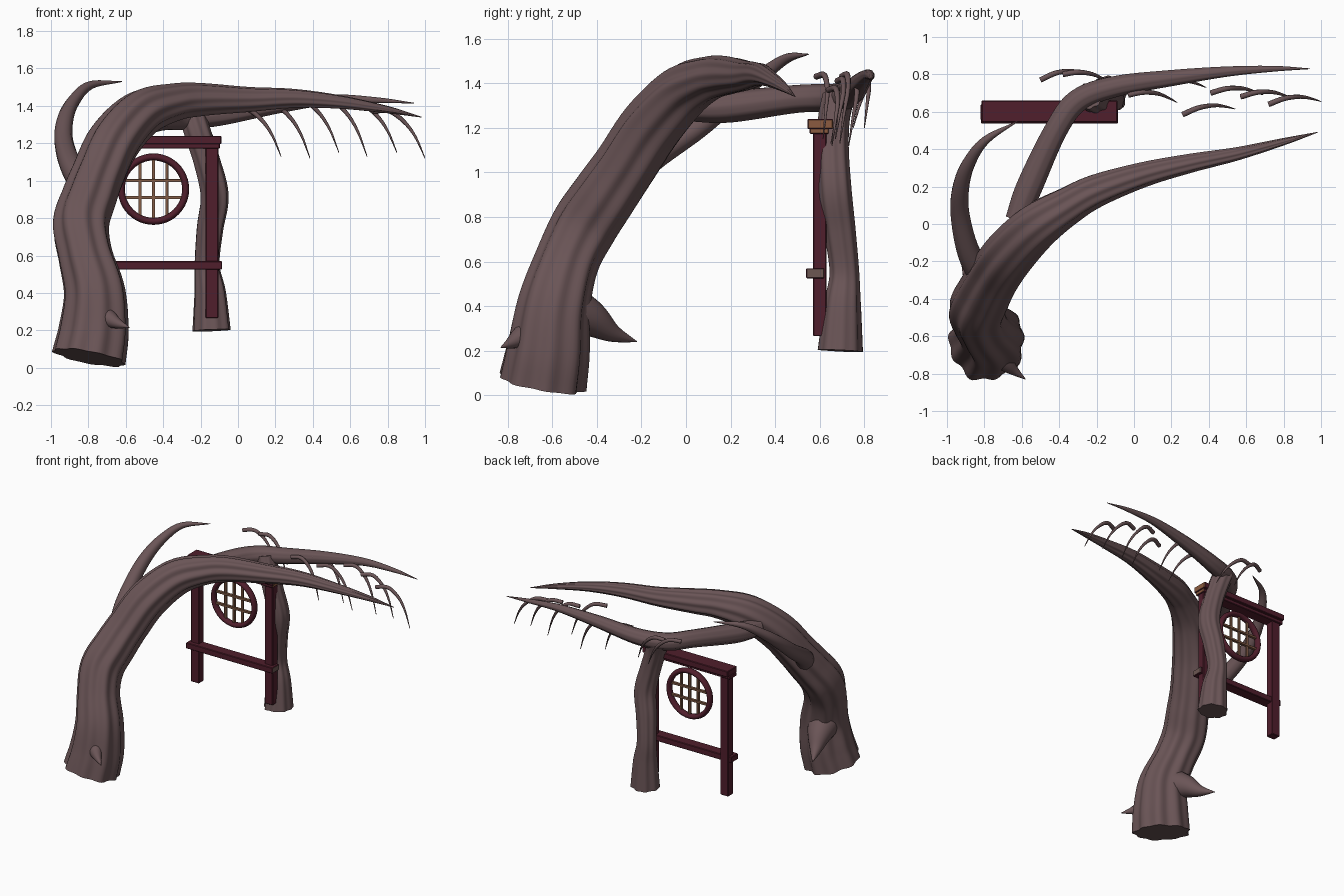
import bpy
import bmesh
import math
from mathutils import Vector, Matrix

if "Cube" in bpy.data.objects:
    bpy.data.objects.remove(bpy.data.objects["Cube"], do_unlink=True)


def make_material(name, rgb):
    material = bpy.data.materials.new(name)
    material.use_nodes = True
    colour = (*rgb, 1)
    material.diffuse_color = colour
    material.node_tree.nodes["Principled BSDF"].inputs["Base Color"].default_value = colour
    return material


bark = make_material("bark", (0.145, 0.09, 0.094))
lacquer = make_material("dark_red_lacquer", (0.08, 0.013, 0.025))
lattice_wood = make_material("lattice_wood", (0.22, 0.105, 0.06))
end_grain = make_material("end_grain", (0.26, 0.105, 0.05))
weathered = make_material("weathered_grain", (0.15, 0.095, 0.085))


def finish(name, bm, materials, smooth_angle=None):
    bmesh.ops.recalc_face_normals(bm, faces=bm.faces)
    mesh = bpy.data.meshes.new(name)
    bm.to_mesh(mesh)
    bm.free()
    for material in materials:
        mesh.materials.append(material)
    obj = bpy.data.objects.new(name, mesh)
    bpy.context.collection.objects.link(obj)
    if smooth_angle:
        bpy.ops.object.select_all(action="DESELECT")
        obj.select_set(True)
        bpy.context.view_layer.objects.active = obj
        bpy.ops.object.shade_smooth_by_angle(angle=math.radians(smooth_angle))
    return obj


def spline(points, steps):
    """Smooth curve through points of x, y, z and radius."""
    pts = [Vector(p) for p in points]
    pts = [pts[0] * 2 - pts[1]] + pts + [pts[-1] * 2 - pts[-2]]
    result = []
    for a, b, c, d in zip(pts, pts[1:], pts[2:], pts[3:]):
        for i in range(steps):
            t = i / steps
            result.append(b + (c - a) * (t / 2)
                          + (a * 2 - b * 5 + c * 4 - d) * (t * t / 2)
                          + (b * 3 - a - c * 3 + d) * (t ** 3 / 2))
    result.append(pts[-2])
    return result


def limb(name, points, sides=32, steps=6, ridge=0.0):
    """Tapering limb with lengthwise bark ridges."""
    path = spline(points, steps)
    centres = [p.to_3d() for p in path]
    bm = bmesh.new()
    rings = []
    last = len(path) - 1
    side = None
    for i, p in enumerate(path):
        tangent = (centres[min(i + 1, last)] - centres[max(i - 1, 0)]).normalized()
        if side is None:
            side = tangent.orthogonal()
        side = (side - tangent * side.dot(tangent)).normalized()
        other = tangent.cross(side)
        radius = max(p[3], 0.002)
        ring = []
        for k in range(sides):
            a = math.tau * k / sides
            bump = math.cos(a * 9 + i * 0.03) + 0.7 * math.cos(a * 5 - i * 0.02 + 1)
            r = radius * (1 + ridge * bump)
            ring.append(bm.verts.new(centres[i] + (side * math.cos(a) + other * math.sin(a)) * r))
        rings.append(ring)
    for low, high in zip(rings, rings[1:]):
        for k in range(sides):
            n = (k + 1) % sides
            bm.faces.new((low[k], low[n], high[n], high[k]))
    bm.faces.new(rings[0])
    bm.faces.new(rings[-1])
    return finish(name, bm, [bark], 50)


# Great leaning trunk that sweeps over into a long branch
limb("main_trunk", [
    (-.795, -.645, .055, .193), (-.77, -.62, .2, .183), (-.765, -.595, .4, .162),
    (-.815, -.535, .6, .143), (-.838, -.455, .76, .147), (-.795, -.36, .9, .143),
    (-.745, -.27, 1.03, .137), (-.66, -.15, 1.21, .135), (-.52, -.01, 1.36, .122),
    (-.35, .1, 1.42, .098), (-.2, .18, 1.435, .086), (.05, .265, 1.435, .066),
    (.3, .325, 1.44, .05), (.55, .375, 1.42, .035), (.8, .44, 1.38, .019),
    (.98, .49, 1.34, .002)],
    sides=72, ridge=.052)

# Rear branch that crosses to the second leg and runs on to a point
limb("rear_branch", [
    (-.63, .02, 1.29, .06), (-.56, .2, 1.295, .07), (-.42, .5, 1.33, .062),
    (-.3, .66, 1.335, .062), (-.1, .735, 1.35, .056), (.2, .78, 1.4, .043),
    (.5, .815, 1.435, .027), (.75, .83, 1.43, .015), (.94, .83, 1.415, .002)],
    ridge=.03)

# Slim second trunk standing behind the gate
limb("rear_leg", [
    (-.14, .69, .2, .1), (-.148, .7, .4, .083), (-.165, .71, .55, .066),
    (-.15, .69, .74, .07), (-.125, .668, .92, .074), (-.165, .66, 1.1, .07),
    (-.21, .665, 1.24, .07), (-.24, .685, 1.34, .07)],
    sides=48, ridge=.045)

# Horn-shaped side branch
limb("horn_branch", [
    (-.78, -.32, .93, .08), (-.88, -.16, 1.06, .062), (-.93, .05, 1.2, .051),
    (-.925, .2, 1.32, .044), (-.88, .33, 1.425, .034), (-.79, .45, 1.51, .022),
    (-.62, .55, 1.53, .002)], sides=20, ridge=.02)

# Thorns near the foot
limb("front_thorn", [(-.77, -.65, .295, .09), (-.69, -.74, .26, .05),
                     (-.64, -.785, .235, .026), (-.58, -.83, .215, .002)], sides=16)
limb("rear_thorn", [(-.79, -.56, .4, .125), (-.83, -.43, .345, .085),
                    (-.87, -.33, .28, .042), (-.92, -.22, .24, .002)], sides=16)

# Drooping twigs: each start point and its tip
twigs = [((-.5, .77, 1.43), (-.24, .80, 1.2)), ((-.38, .80, 1.42), (-.12, .75, 1.2)),
         ((-.03, .69, 1.38), (.23, .65, 1.13)), ((.12, .74, 1.4), (.385, .73, 1.12)),
         ((.26, .585, 1.43), (.54, .615, 1.15)), ((.41, .70, 1.43), (.69, .69, 1.13)),
         ((.57, .68, 1.41), (.85, .67, 1.15)), ((.72, .64, 1.37), (1.0, .655, 1.12))]
for number, (start, tip) in enumerate(twigs, 1):
    start, tip = Vector(start), Vector(tip)
    shape = [(0, 0, .015), (.3, -.02, .014), (.6, .22, .011), (.82, .55, .007), (1, 1, .002)]
    points = []
    for along, drop, radius in shape:
        p = start.lerp(tip, along)
        bow = .033 * math.sin(math.pi * along)
        points.append((p.x, p.y + bow, start.z + (tip.z - start.z) * drop, radius))
    limb(f"twig_{number}", points, sides=8, steps=4)


def box(name, low, high, material, end_material=None):
    low, high = Vector(low), Vector(high)
    bm = bmesh.new()
    bmesh.ops.create_cube(bm, size=1, matrix=Matrix.Translation((low + high) / 2)
                          @ Matrix.Diagonal((*(high - low), 1)))
    bm.normal_update()
    if end_material:
        for face in bm.faces:
            face.material_index = int(face.normal.x > 0.9)
    obj = finish(name, bm, [material] + ([end_material] if end_material else []))
    bevel = obj.modifiers.new("worn_edges", "BEVEL")
    bevel.width = 0.004 if material is lacquer else 0.001
    bevel.segments = 1
    return obj


# Gate frame
gate_x, ring_z, gate_y = -.452, .955, .6
for label, direction in (("left", 1), ("right", -1)):
    x = gate_x + direction * .313
    box(f"{label}_post", (x - .034, gate_y - .03, .265), (x + .034, gate_y + .03, 1.2), lacquer)
box("top_beam", (gate_x - .363, .545, 1.195), (gate_x + .363, .66, 1.24), lacquer, end_grain)
box("under_beam", (gate_x - .368, .555, 1.172), (gate_x + .355, .64, 1.2), lacquer, end_grain)
box("bottom_rail", (gate_x - .367, .538, .525), (gate_x + .367, .62, .57), lacquer, weathered)

# Round window ring, made from a circular section spun around the centre
bm = bmesh.new()
segments, section = 48, 10
loops = []
for i in range(segments):
    a = math.tau * i / segments
    loop = []
    for k in range(section):
        b = math.tau * k / section
        r = .172 + .019 * math.cos(b)
        loop.append(bm.verts.new((gate_x + r * math.cos(a), gate_y + .026 * math.sin(b),
                                  ring_z + r * math.sin(a))))
    loops.append(loop)
for i in range(segments):
    here, there = loops[i], loops[(i + 1) % segments]
    for k in range(section):
        n = (k + 1) % section
        bm.faces.new((here[k], here[n], there[n], there[k]))
finish("window_ring", bm, [lacquer], 50)

# Lattice bars inside the ring, each cut to the chord of the circle
bar = .008
for number, offset in enumerate((-.072, 0, .072), 1):
    half = math.sqrt(.165 ** 2 - offset ** 2)
    x = gate_x + offset
    box(f"upright_bar_{number}", (x - bar, gate_y - bar, ring_z - half),
        (x + bar, gate_y + bar, ring_z + half), lattice_wood)
for number, offset in enumerate((-.045, .045), 1):
    half = math.sqrt(.165 ** 2 - offset ** 2)
    z = ring_z + offset
    box(f"cross_bar_{number}", (gate_x - half, gate_y - bar * 1.3, z - bar),
        (gate_x + half, gate_y + bar * 1.3, z + bar), lattice_wood)
